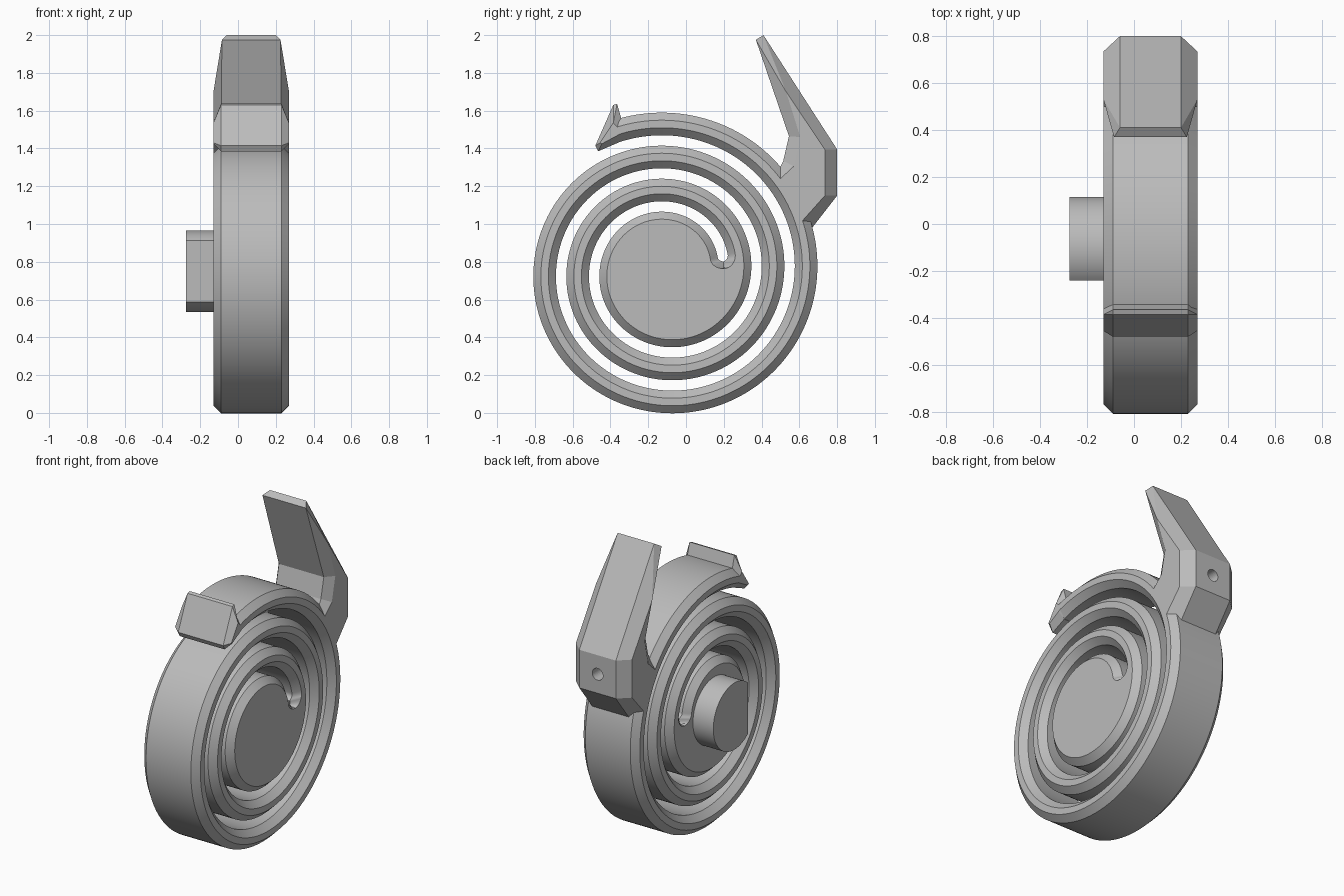
import bpy, bmesh, math
from mathutils import Matrix

cube = bpy.data.objects.get("Cube")
if cube:
    bpy.data.objects.remove(cube, do_unlink=True)

CX, CY, CZ = 0.07, -0.10, 0.75        # middle of the spiral
HALF, CHAMFER = 0.2, 0.04             # half width and edge chamfer
PITCH, GAP = 0.175, 0.0275            # growth per turn, half of the slot
WIDE = GAP + CHAMFER                  # half of the slot at the face
SLOT_R, SLOT_ANGLE = 0.3, 15.4        # where the slot's round end is centred
START = SLOT_ANGLE - math.degrees(WIDE / SLOT_R)
STEPS = 1189

grey = bpy.data.materials.new("plain_grey")
grey.use_nodes = True
colour = (0.5, 0.5, 0.5, 1)
grey.diffuse_color = colour
grey.node_tree.nodes["Principled BSDF"].inputs["Base Color"].default_value = colour


def finish(name, bm, smooth=False):
    bmesh.ops.remove_doubles(bm, verts=bm.verts[:], dist=1e-5)
    bmesh.ops.recalc_face_normals(bm, faces=bm.faces[:])
    mesh = bpy.data.meshes.new(name)
    bm.to_mesh(mesh)
    bm.free()
    mesh.materials.append(grey)
    obj = bpy.data.objects.new(name, mesh)
    bpy.context.collection.objects.link(obj)
    bpy.ops.object.select_all(action='DESELECT')
    obj.select_set(True)
    bpy.context.view_layer.objects.active = obj
    if smooth:
        bpy.ops.object.shade_smooth_by_angle(angle=math.radians(30))
    return obj


def outer(angle):
    return 0.314 + PITCH * (angle - 90) / 360


def slot(angle, half):
    """Half width of the slot, closing in a semicircle at its start."""
    s = math.radians(angle - SLOT_ANGLE) * SLOT_R
    return half if s >= 0 else math.sqrt(max(0, half * half - s * s))


def polar(bm, radius, angle, x):
    a = math.radians(angle)
    return bm.verts.new((CX + x, CY + radius * math.cos(a), CZ + radius * math.sin(a)))


# Hub and spiral band, swept together
bm = bmesh.new()
EDGE = HALF - CHAMFER
previous = None
for i in range(361):
    t = START + i
    mid = outer(t) + GAP
    wall, face = mid - slot(t, GAP), mid - slot(t, WIDE)
    row = [polar(bm, r, t, x) for r, x in
           ((0, HALF), (face, HALF), (wall, EDGE), (wall, -EDGE), (face, -HALF), (0, -HALF))]
    closed = slot(t, GAP) < 1e-6
    if previous:
        for k in range(5):
            if not (k == 2 and closed):
                bm.faces.new((previous[k], previous[k + 1], row[k + 1], row[k]))
    previous = row

previous = None
for i in range(360, STEPS + 1):
    t = START + i
    mid = outer(t - 360) + GAP
    ri, fi = mid + slot(t - 360, GAP), mid + slot(t - 360, WIDE)
    ro = outer(t)
    fo = ro - CHAMFER
    row = [polar(bm, r, t, x) for r, x in
           ((ri, EDGE), (fi, HALF), (fo, HALF), (ro, EDGE),
            (ro, -EDGE), (fo, -HALF), (fi, -HALF), (ri, -EDGE))]
    closed = slot(t - 360, GAP) < 1e-6
    if previous:
        for k in range(8):
            if not (k == 7 and closed):
                n = (k + 1) % 8
                bm.faces.new((previous[k], previous[n], row[n], row[k]))
    previous = row
bm.faces.new(previous)
finish("spiral_spring", bm, smooth=True)


def chamfered_slab(name, points):
    """Each point: outline y, z, half width there, then face y, z."""
    bm = bmesh.new()
    rings = []
    for side in (1, -1):
        face = [bm.verts.new((CX + side * HALF, p[3], p[4])) for p in points]
        edge = [bm.verts.new((CX + side * p[2], p[0], p[1])) for p in points]
        rings += [face, edge] if side > 0 else [edge, face]
    for a, b in zip(rings, rings[1:]):
        for k in range(len(points)):
            n = (k + 1) % len(points)
            bm.faces.new((a[k], a[n], b[n], b[k]))
    bm.faces.new(rings[0])
    bm.faces.new(rings[-1])
    return finish(name, bm)


# Hooked arm rising from the band
arm = chamfered_slab("hook_arm", [
    (0.41, 2.0, 0.13, 0.53, 1.70),
    (0.80, 1.395, 0.13, 0.735, 1.395),
    (0.80, 1.15, 0.13, 0.735, 1.15),
    (0.66, 0.97, 0.13, 0.61, 1.01),
    (0.60, 1.0, 0.2, 0.60, 1.0),
    (0.486, 1.224, 0.2, 0.486, 1.224),
    (0.495, 1.295, 0.16, 0.50, 1.24),
    (0.515, 1.335, 0.16, 0.57, 1.305),
    (0.545, 1.465, 0.16, 0.605, 1.46),
    (0.37, 1.975, 0.155, 0.53, 1.70)])

# Blind hole in the back of the arm
bm = bmesh.new()
bmesh.ops.create_cone(bm, cap_ends=True, segments=32, radius1=0.038, radius2=0.038, depth=0.3,
                      matrix=Matrix.Translation((CX, 0.8, 1.272)) @ Matrix.Rotation(math.pi / 2, 4, 'X'))
cutter = finish("hole_cutter", bm)
cutter.hide_render = True
cut = arm.modifiers.new("hole", 'BOOLEAN')
cut.operation, cut.object, cut.solver = 'DIFFERENCE', cutter, 'EXACT'
bpy.context.view_layer.objects.active = arm
bpy.ops.object.modifier_apply(modifier=cut.name)
bpy.data.objects.remove(cutter, do_unlink=True)

# Upturned tab at the free end of the band
chamfered_slab("end_tab", [
    (-0.385, 1.63, 0.16, -0.385, 1.535),
    (-0.365, 1.637, 0.16, -0.385, 1.535),
    (-0.34, 1.55, 0.16, -0.36, 1.51),
    (-0.345, 1.48, 0.2, -0.345, 1.48),
    (-0.36, 1.43, 0.16, -0.365, 1.468),
    (-0.465, 1.385, 0.16, -0.445, 1.425),
    (-0.48, 1.415, 0.16, -0.455, 1.43)])

# Boss with one flat side, behind the hub
bm = bmesh.new()
radius, flat = 0.215, 0.14
limit = math.pi - math.acos(flat / radius)
rim = []
for x in (-0.275, -0.1):
    rim.append([bm.verts.new((x, CY + radius * math.cos(a), CZ + radius * math.sin(a)))
                for a in (-limit + 2 * limit * k / 64 for k in range(65))])
    bm.faces.new(rim[-1])
for k in range(65):
    n = (k + 1) % 65
    bm.faces.new((rim[0][k], rim[0][n], rim[1][n], rim[1][k]))
finish("shaft_boss", bm, smooth=True)
